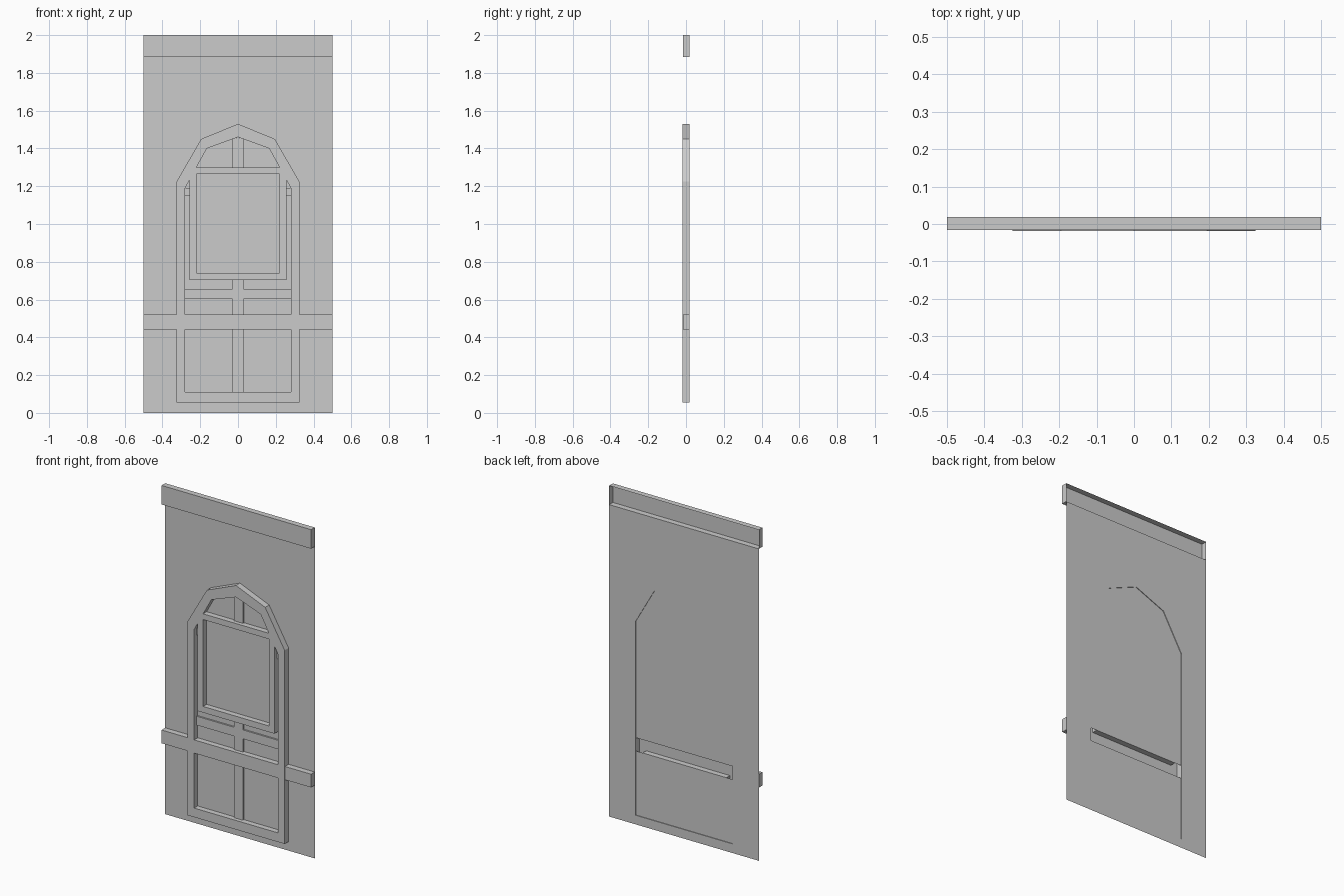
import bpy, bmesh

if "Cube" in bpy.data.objects:
    bpy.data.objects.remove(bpy.data.objects["Cube"])

BACK, FRONT = 0.019, -0.019      # wall plane and door face
PANEL, BAR, TRIM = 0.015, 0.005, -0.016


def sheet(name, loops, y, depths=None):
    """Flat face with holes facing -y; each loop may get side walls back to a depth."""
    bm = bmesh.new()
    edges, rings = [], []
    for loop in loops:
        vs = [bm.verts.new((x, y, z)) for x, z in loop]
        rings.append(vs)
        edges += [bm.edges.new((vs[i], vs[(i + 1) % len(vs)])) for i in range(len(vs))]
    bmesh.ops.triangle_fill(bm, edges=edges, use_beauty=True, normal=(0, -1, 0))
    for vs, depth in zip(rings, depths or []):
        back = [bm.verts.new((v.co.x, depth, v.co.z)) for v in vs]
        for i in range(len(vs)):
            j = (i + 1) % len(vs)
            bm.faces.new((vs[i], vs[j], back[j], back[i]))
    bmesh.ops.recalc_face_normals(bm, faces=bm.faces[:])
    bm.faces.ensure_lookup_table()
    flat = max((f for f in bm.faces if abs(f.normal.y) > 0.9), key=lambda f: f.calc_area())
    if flat.normal.y > 0:
        bmesh.ops.reverse_faces(bm, faces=bm.faces[:])
    bmesh.ops.dissolve_limit(bm, angle_limit=0.001, verts=bm.verts[:], edges=bm.edges[:])
    me = bpy.data.meshes.new(name)
    bm.to_mesh(me)
    bm.free()
    ob = bpy.data.objects.new(name, me)
    bpy.context.collection.objects.link(ob)
    return ob


def rect(x0, x1, z0, z1):
    return [(x0, z0), (x1, z0), (x1, z1), (x0, z1)]


def mirrored(half):
    """Complete a right-hand half outline across x = 0."""
    return half + [(-x, z) for x, z in reversed(half) if x > 0]


def channel(name, x0, x1, z0, z1, y, back):
    """Raised strip with an open back."""
    return sheet(name, [rect(x0, x1, z0, z1)], y, [back])


# Door outline with faceted arch, and the openings in its frame
arch = [(0.325, 1.225), (0.195, 1.45), (0, 1.53)]
outline = mirrored([(0.325, 0.055)] + arch)
lower_opening = rect(-0.28, 0.28, 0.11, 0.442)
side_opening = mirrored([(0.257, 0.703), (0.257, 1.232), (0.28, 1.19), (0.28, 0.522)])
window_opening = rect(-0.22, 0.22, 0.74, 1.265)
transom_opening = mirrored([(0.22, 1.30), (0.165, 1.40), (0, 1.46)])

# Wall with the doorway cut out, and the hollow cornice above
sheet("wall", [rect(-0.5, 0.5, 0, 1.885), outline], BACK)
channel("top_trim", -0.5, 0.5, 1.885, 2.0, TRIM, BACK)

# Door frame with window surround
sheet("door_frame",
      [outline, lower_opening, side_opening, window_opening, transom_opening],
      FRONT, [BACK, PANEL, PANEL, PANEL, PANEL])

# Recessed panels, leaving the back of the middle rail open
sheet("lower_panel", [rect(-0.325, 0.325, 0.055, 0.442)], PANEL)
sheet("upper_panel", [mirrored([(0.325, 0.522)] + arch)], PANEL)

# Centre bars
for name, z0, z1 in (("lower_bar", 0.11, 0.442), ("middle_bar", 0.522, 0.703)):
    channel(name, -0.029, 0.029, z0, z1, BAR, PANEL)
sheet("transom_bar", [mirrored([(0.029, 1.30), (0.029, 1.449), (0, 1.46)])],
      BAR, [PANEL])

# Side parts: wall rails and cross bars
for side, s in (("right", 1), ("left", -1)):
    for name, a, b, z0, z1, y, back in (
            ("wall_rail", 0.325, 0.5, 0.442, 0.522, TRIM, BACK),
            ("cross_bar", 0.029, 0.28, 0.602, 0.656, BAR, PANEL),
            ("window_side_bar", 0.257, 0.28, 1.148, 1.19, BAR, PANEL)):
        x0, x1 = sorted((s * a, s * b))
        channel(f"{name}_{side}", x0, x1, z0, z1, y, back)
